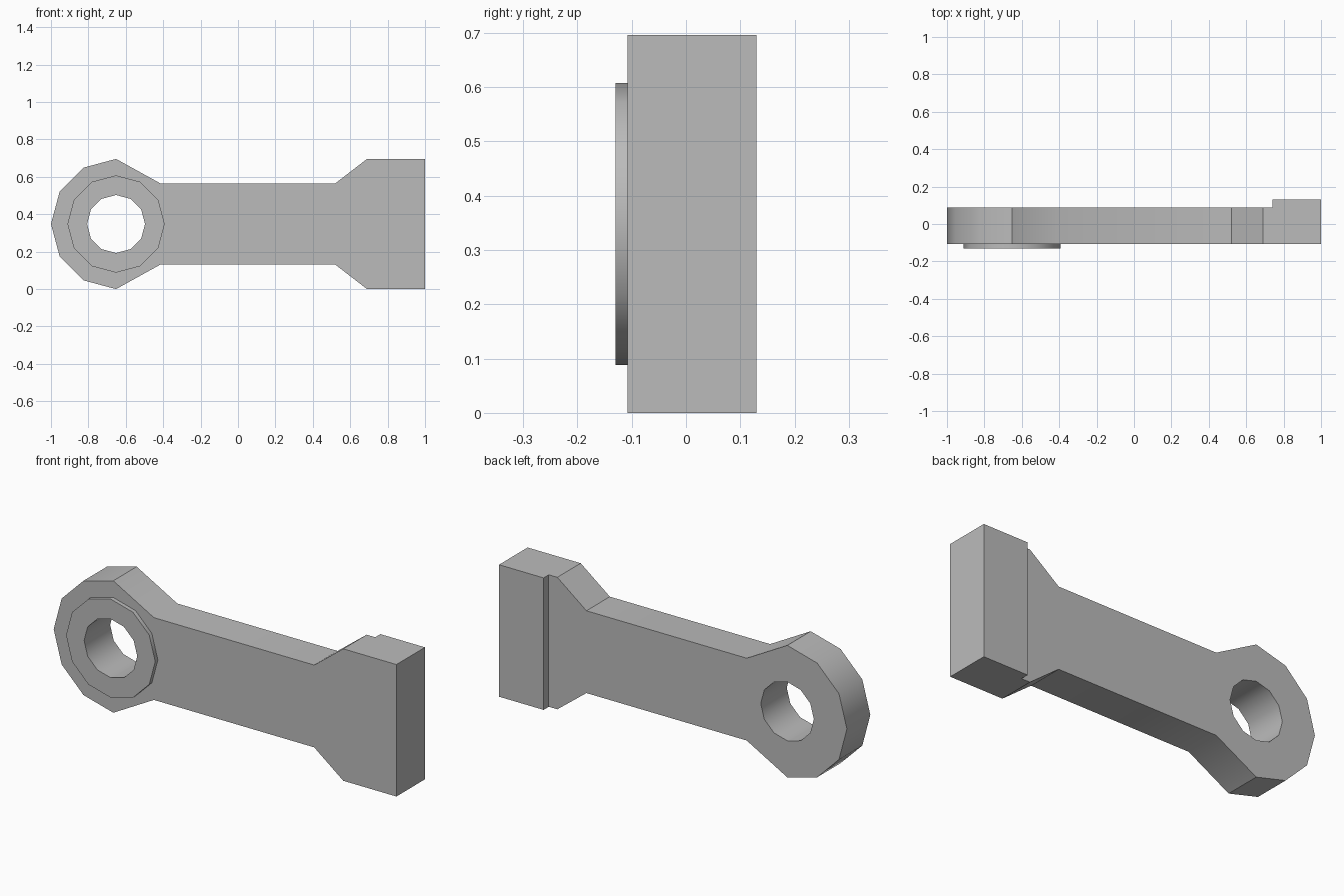
import bpy, bmesh, math

cube = bpy.data.objects.get("Cube")
if cube:
    bpy.data.objects.remove(cube, do_unlink=True)

MID = 0.348            # height of the horizontal symmetry line
EYE_X = -0.652         # centre of the round end
FRONT, BACK = -0.108, 0.087

grey = bpy.data.materials.new("grey")
grey.use_nodes = True
grey.diffuse_color = (0.5, 0.5, 0.5, 1)
grey.node_tree.nodes["Principled BSDF"].inputs["Base Color"].default_value = (0.5, 0.5, 0.5, 1)


def arc(radius, first=0, last=11):
    """Corners of a twelve-sided circle around the eye, counted in 30 degree steps."""
    return [(EYE_X + radius * math.cos(math.radians(30 * i)),
             MID + radius * math.sin(math.radians(30 * i))) for i in range(first, last + 1)]


def plate(name, loops, y0, y1):
    """Extrude an outline, with optional hole loops, from y0 to y1."""
    bm = bmesh.new()
    edges = []
    for loop in loops:
        verts = [bm.verts.new((x, y0, z)) for x, z in loop]
        edges += [bm.edges.new((a, b)) for a, b in zip(verts, verts[1:] + verts[:1])]
    bmesh.ops.triangle_fill(bm, edges=edges, use_beauty=True, normal=(0, -1, 0))
    top = bmesh.ops.extrude_face_region(bm, geom=bm.faces[:], use_keep_orig=True)["geom"]
    moved = [v for v in top if isinstance(v, bmesh.types.BMVert)]
    bmesh.ops.translate(bm, verts=moved, vec=(0, y1 - y0, 0))
    bmesh.ops.recalc_face_normals(bm, faces=bm.faces[:])
    mesh = bpy.data.meshes.new(name)
    bm.to_mesh(mesh)
    bm.free()
    mesh.materials.append(grey)
    obj = bpy.data.objects.new(name, mesh)
    bpy.context.collection.objects.link(obj)
    bpy.ops.object.select_all(action='DESELECT')
    obj.select_set(True)
    bpy.context.view_layer.objects.active = obj
    bpy.ops.object.shade_smooth_by_angle(angle=math.radians(31))
    return obj


# Arm: flared end, straight shank and round eye
hole = arc(0.155)
flare = [(0.74, MID), (0.69, MID), (0.52, 0.217), (-0.415, 0.217)]
upper = [(x, MID + h) for x, h in flare]
lower = [(x, MID - h) for x, h in reversed(flare)]
plate("arm", [upper + arc(0.348, 3, 9) + lower, hole], FRONT, BACK)

# Thicker block at the flared end
plate("end_block", [[(0.74, 0), (1, 0), (1, 2 * MID), (0.74, 2 * MID)]], FRONT, 0.13)

# Raised collar around the eye
plate("eye_collar", [arc(0.26), hole], -0.13, FRONT)
